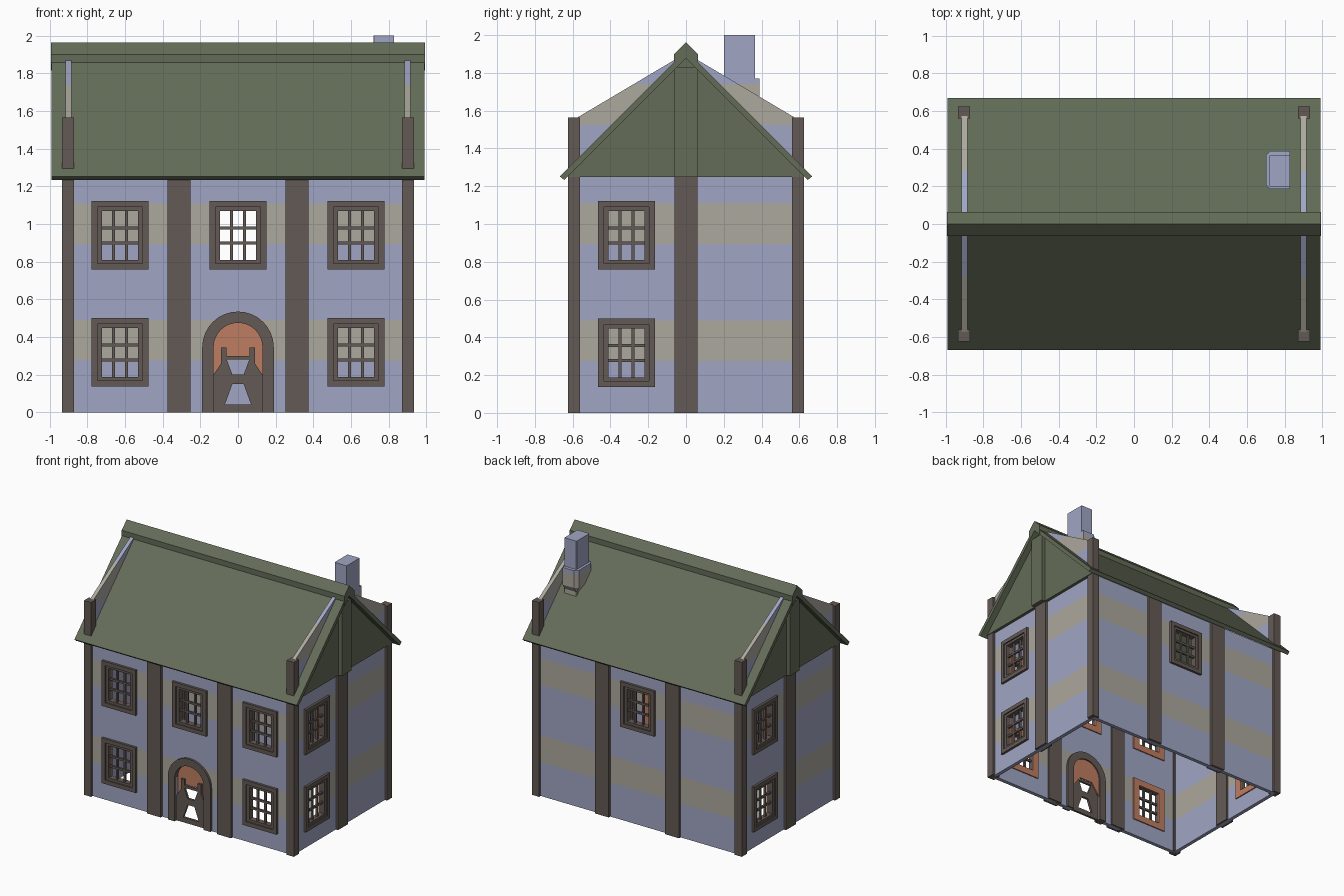
import bpy, bmesh, math
from mathutils import Matrix

if "Cube" in bpy.data.objects:
    bpy.data.objects.remove(bpy.data.objects["Cube"])


def material(name, rgb):
    m = bpy.data.materials.new(name)
    m.diffuse_color = (*rgb, 1)
    m.use_nodes = True
    m.node_tree.nodes["Principled BSDF"].inputs["Base Color"].default_value = m.diffuse_color
    return m


BLUE = material("blue_plaster", (0.352, 0.381, 0.552))
TAN = material("tan_band", (0.413, 0.392, 0.342))
BROWN = material("dark_timber", (0.127, 0.102, 0.091))
GREEN = material("green_roof", (0.127, 0.150, 0.098))
ORANGE = material("orange_wood", (0.520, 0.205, 0.120))

BANDS = [(0.275, 0.49), (0.895, 1.11), (1.525, 1.74)]
FRONT, RIGHT, BACK, LEFT = 0, 90, 180, 270
DEPTH = {FRONT: 0.59, BACK: 0.59, RIGHT: 0.90, LEFT: 0.90}


def finish(name, bm, mats, angle=0):
    bmesh.ops.recalc_face_normals(bm, faces=bm.faces)
    bm.transform(Matrix.Rotation(math.radians(angle), 4, 'Z'))
    me = bpy.data.meshes.new(name)
    bm.to_mesh(me)
    bm.free()
    for m in mats:
        me.materials.append(m)
    ob = bpy.data.objects.new(name, me)
    bpy.context.collection.objects.link(ob)
    return ob


def add_prism(bm, pts, d0, d1):
    """Outline in (sideways, up), running outward from d0 to d1."""
    a = [bm.verts.new((u, -d0, z)) for u, z in pts]
    b = [bm.verts.new((u, -d1, z)) for u, z in pts]
    bm.faces.new(a)
    bm.faces.new(b[::-1])
    n = len(pts)
    for i in range(n):
        j = (i + 1) % n
        bm.faces.new((a[i], b[i], b[j], a[j]))


def rect(u0, u1, z0, z1):
    return [(u0, z0), (u1, z0), (u1, z1), (u0, z1)]


def prisms(name, parts, mat, angle=0):
    bm = bmesh.new()
    for p in parts:
        add_prism(bm, *p)
    return finish(name, bm, [mat], angle)


def paint_bands(bm):
    """Cut at the band heights and paint the faces between them."""
    for z in [z for b in BANDS for z in b]:
        bmesh.ops.bisect_plane(bm, geom=bm.verts[:] + bm.edges[:] + bm.faces[:],
                               plane_co=(0, 0, z), plane_no=(0, 0, 1))
    for f in bm.faces:
        z = f.calc_center_median().z
        f.material_index = int(any(a < z < b for a, b in BANDS))


# Walls with openings
def wall(name, angle, half, holes):
    d = DEPTH[angle] + 0.015
    us = sorted({-half, half} | {u for h in holes for u in h[:2]})
    zs = sorted({0, 1.26} | {z for h in holes for z in h[2:]})
    bm = bmesh.new()
    for u0, u1 in zip(us, us[1:]):
        for z0, z1 in zip(zs, zs[1:]):
            u, z = (u0 + u1) / 2, (z0 + z1) / 2
            if not any(h[0] < u < h[1] and h[2] < z < h[3] for h in holes):
                bm.faces.new([bm.verts.new((a, -d, b)) for a, b in rect(u0, u1, z0, z1)])
    bmesh.ops.remove_doubles(bm, verts=bm.verts, dist=1e-5)
    ext = bmesh.ops.extrude_face_region(bm, geom=bm.faces[:], use_keep_orig=True)
    new = [g for g in ext["geom"] if isinstance(g, bmesh.types.BMVert)]
    bmesh.ops.translate(bm, verts=new, vec=(0, 0.03, 0))
    paint_bands(bm)
    finish(name, bm, [BLUE, TAN], angle)


# Windows: stepped frame, glazing bars and inner lining
def ring(u, z, wo, ho, wi, hi, d0, d1):
    return [(rect(u - wo, u + wo, z + hi, z + ho), d0, d1),
            (rect(u - wo, u + wo, z - ho, z - hi), d0, d1),
            (rect(u - wo, u - wi, z - hi, z + hi), d0, d1),
            (rect(u + wi, u + wo, z - hi, z + hi), d0, d1)]


def window(name, angle, u, z):
    d = DEPTH[angle]
    parts = ring(u, z, 0.152, 0.182, 0.12, 0.15, d + 0.01, d + 0.034)
    parts += ring(u, z, 0.12, 0.15, 0.096, 0.13, d - 0.015, d + 0.024)
    for s in (-1, 1):
        parts.append((rect(u + s * 0.034 - 0.008, u + s * 0.034 + 0.008, z - 0.13, z + 0.13), d - 0.006, d + 0.01))
        parts.append((rect(u - 0.096, u + 0.096, z + s * 0.04 - 0.008, z + s * 0.04 + 0.008), d - 0.004, d + 0.012))
    prisms(name + "_frame", parts, BROWN, angle)
    prisms(name + "_lining", ring(u, z, 0.152, 0.182, 0.096, 0.13, d - 0.024, d - 0.015), ORANGE, angle)


UP, LOW = 0.94, 0.318
layout = {FRONT: [(-0.627, UP), (0, UP), (0.627, UP), (-0.627, LOW), (0.627, LOW)],
          BACK: [(0, UP)], RIGHT: [(-0.315, UP), (-0.315, LOW)], LEFT: [(-0.315, UP), (-0.315, LOW)]}
names = {FRONT: "front", BACK: "back", RIGHT: "right", LEFT: "left"}
for ang, wins in layout.items():
    holes = [(u - 0.12, u + 0.12, z - 0.15, z + 0.15) for u, z in wins]
    if ang == FRONT:
        holes.append((-0.13, 0.13, 0, 0.475))
    wall(names[ang] + "_wall", ang, 0.9 if ang in (FRONT, BACK) else 0.575, holes)
    for i, (u, z) in enumerate(wins):
        window(f"{names[ang]}_window_{i + 1}", ang, u, z)

# Timber posts
for sx in (-1, 1):
    for sy in (-1, 1):
        x, y = sx * 0.903, sy * 0.593
        prisms("corner_post", [(rect(x - 0.032, x + 0.032, 0, 1.565), y - 0.032, y + 0.032)], BROWN)
for ang in (FRONT, BACK):
    for s in (-1, 1):
        u = s * 0.313
        prisms("wall_post", [(rect(u - 0.062, u + 0.062, 0, 1.265), 0.56, 0.625)], BROWN, ang)

# Gable ends: raised wall, green boarding and king post
for ang in (RIGHT, LEFT):
    prisms("side_post", [(rect(-0.062, 0.062, 0, 1.25), 0.87, 0.935)], BROWN, ang)
    bm = bmesh.new()
    add_prism(bm, [(-0.59, 1.26), (0.59, 1.26), (0.59, 1.555), (0, 1.905), (-0.59, 1.555)], 0.885, 0.915)
    paint_bands(bm)
    finish("gable_wall", bm, [BLUE, TAN], ang)
    prisms("gable_boarding", [([(-0.625, 1.25), (0.625, 1.25), (0, 1.885)], 0.916, 0.94)], GREEN, ang)
    prisms("king_post", [(rect(-0.062, 0.062, 1.25, 1.83), 0.93, 0.97)], GREEN, ang)

# Roof slopes and ridge cap
prisms("roof", [([(-0.668, 1.252), (-0.645, 1.233), (0, 1.878), (0.645, 1.233),
                  (0.668, 1.252), (0, 1.92)], -0.99, 0.99)], GREEN, 90)
prisms("ridge_cap", [([(-0.063, 1.815), (0, 1.878), (0.063, 1.815), (0.063, 1.90),
                       (0, 1.963), (-0.063, 1.90)], -0.992, 0.992)], GREEN, 90)

# Chimney with a wider collar
bm = bmesh.new()
stack, collar = (0.72, 0.828, 0.20, 0.365, 0.003), (0.70, 0.828, 0.185, 0.388, 0.025)
loops = []
for z, (x0, x1, y0, y1, c) in [(1.45, stack), (1.59, stack), (1.63, collar), (1.77, collar),
                               (1.771, stack), (2.0, stack)]:
    pts = [(x1, y0), (x1, y1), (x0 + c, y1), (x0, y1 - c), (x0, y0 + c), (x0 + c, y0)]
    loops.append([bm.verts.new((x, y, z)) for x, y in pts])
for a, b in zip(loops, loops[1:]):
    for i in range(6):
        j = (i + 1) % 6
        bm.faces.new((a[i], a[j], b[j], b[i]))
bm.faces.new(loops[0])
bm.faces.new(loops[-1])
paint_bands(bm)
finish("chimney", bm, [BLUE, TAN])

# Arched door surround
def arc(r):
    return [(r * math.cos(math.pi * i / 16), 0.345 + r * math.sin(math.pi * i / 16)) for i in range(17)]


outer, inner = arc(0.19), arc(0.13)
prisms("door_surround", [([(0.19, 0)] + outer + [(-0.19, 0), (-0.13, 0)] + inner[::-1] + [(0.13, 0)],
                          0.56, 0.622)], BROWN)

# Door leaf: pierced lower half and orange upper panel
half = [(-0.13, 0), (-0.13, 0.2), (-0.09, 0.26), (-0.09, 0.345), (-0.06, 0.345), (-0.06, 0.30),
        (0, 0.30), (0, 0.28), (-0.06, 0.28), (-0.03, 0.2), (0, 0.2), (0, 0.15), (-0.03, 0.15),
        (-0.07, 0.04), (0, 0.04), (0, 0)]
prisms("door_leaf", [(half, 0.58, 0.598), ([(-u, z) for u, z in half], 0.58, 0.598)], BROWN)
prisms("door_panel", [([(-0.13, 0.2), (-0.06, 0.30), (0.06, 0.30), (0.13, 0.2)] + inner, 0.57, 0.579)], ORANGE)
